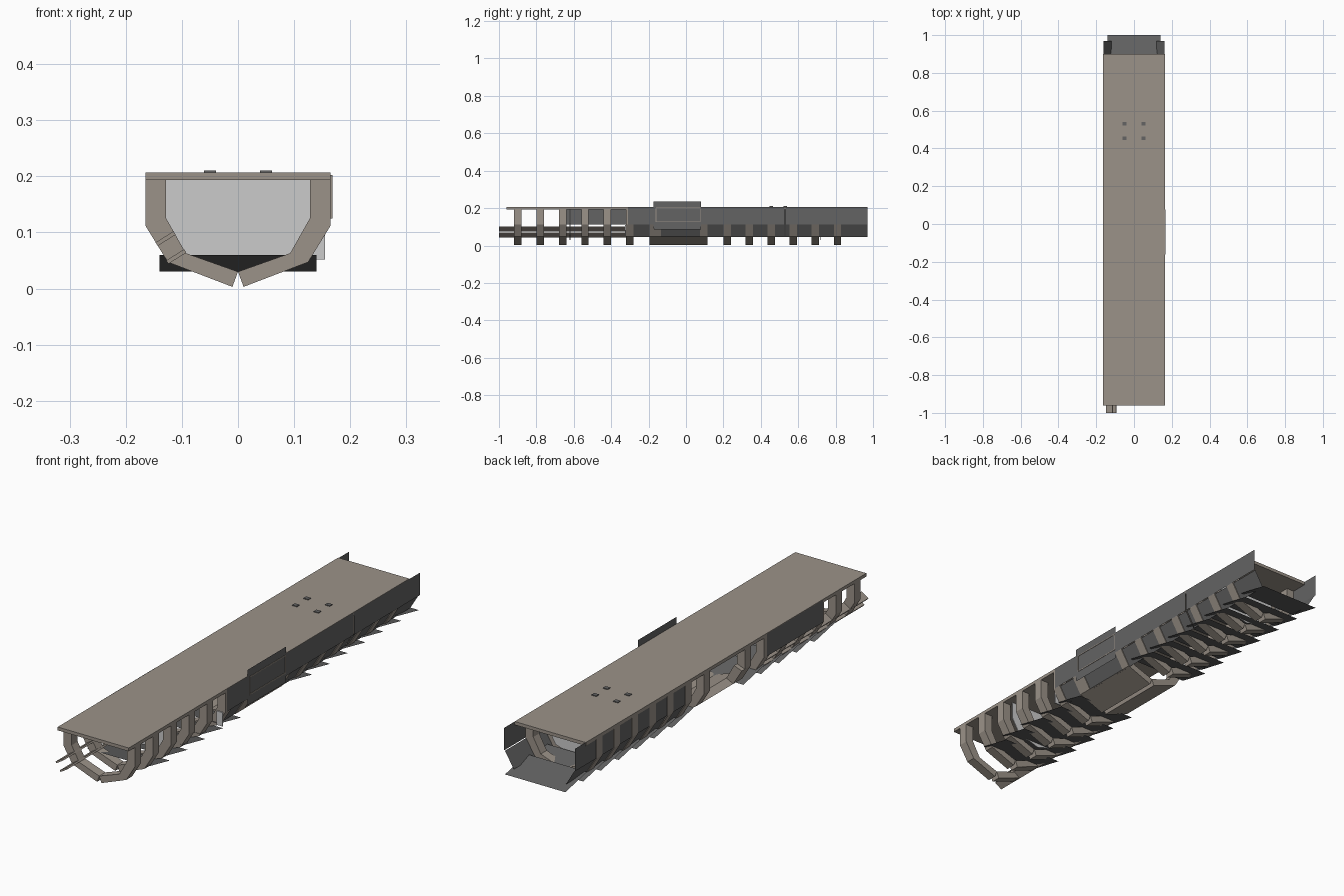
import bpy

if "Cube" in bpy.data.objects:
    bpy.data.objects.remove(bpy.data.objects["Cube"])


def material(name, rgb):
    m = bpy.data.materials.new(name)
    m.diffuse_color = (*rgb, 1)
    m.use_nodes = True
    m.node_tree.nodes["Principled BSDF"].inputs["Base Color"].default_value = m.diffuse_color
    return m


TAN = material("tan structure", (0.33, 0.29, 0.25))
GREY = material("grey plating", (0.125, 0.125, 0.125))
LIGHT = material("light bulkhead", (0.6, 0.6, 0.6))


def mesh(name, verts, faces, mat):
    me = bpy.data.meshes.new(name)
    me.from_pydata(verts, [], faces)
    me.materials.append(mat)
    ob = bpy.data.objects.new(name, me)
    bpy.context.collection.objects.link(ob)
    return ob


def prism(name, profile, y0, y1, mat):
    """Extrude an xz outline (counter-clockwise seen from the front) along y."""
    n = len(profile)
    v = [(x, y, z) for y in (y0, y1) for x, z in profile]
    f = [tuple(range(n)), tuple(range(2 * n - 1, n - 1, -1))]
    f += [(i, i + n, (i + 1) % n + n, (i + 1) % n) for i in range(n)]
    return mesh(name, v, f, mat)


def box(name, x0, x1, y0, y1, z0, z1, mat):
    return prism(name, [(x0, z0), (x1, z0), (x1, z1), (x0, z1)], y0, y1, mat)


def strip(name, a, b, y0, y1, mat):
    """Thin sheet between two xz points, running along y."""
    v = [(a[0], y0, a[1]), (a[0], y1, a[1]), (b[0], y1, b[1]), (b[0], y0, b[1])]
    return mesh(name, v, [(0, 1, 2, 3)], mat)


# Half frame: outer line down, inner line back up
OUTER = [(0.165, 0.194), (0.165, 0.112), (0.125, 0.047), (0.01, 0.003)]
INNER = [(0.0, 0.03), (0.093, 0.063), (0.128, 0.125), (0.128, 0.194)]


def half_profile(s, outer, inner):
    pts = [(s * x, z) for x, z in outer + inner]
    return pts[::-1] if s > 0 else pts


# Ribs
rib_y = [-0.9 + 0.12 * i for i in range(6)] + [-0.175, 0.095] + [0.22 + 0.118 * i for i in range(6)]
for y in rib_y:
    for s in (-1, 1):
        prism("rib", half_profile(s, OUTER, INNER), y - 0.02, y + 0.02, TAN)

# Solid midship floor and window sills
for s in (-1, 1):
    prism("midship_floor", half_profile(s, OUTER[2:], INNER[:2]), -0.195, 0.115, TAN)
    prism("midship_sill", half_profile(s, OUTER[1:3], INNER[1:3]), -0.195, -0.135, TAN)

# Deck with four small pads
box("deck", -0.165, 0.165, -0.96, 0.9, 0.193, 0.207, TAN)
for x in (-0.05, 0.05):
    for y in (0.455, 0.53):
        box("deck_pad", x - 0.011, x + 0.011, y - 0.009, y + 0.009, 0.205, 0.21, GREY)

# Right side plating, two lengths with a seam
for y0, y1 in ((-0.31, -0.17), (0.08, 0.527), (0.531, 0.97)):
    strip("right_side_plate", (0.166, 0.112), (0.166, 0.206), y0, y1, GREY)
strip("right_side_sill", (0.166, 0.085), (0.166, 0.125), -0.17, 0.08, GREY)
for y0, y1 in ((-0.31, 0.527), (0.531, 0.97)):
    strip("right_chine_plate", (0.120, 0.045), (0.161, 0.112), y0, y1, GREY)

# Raised hatch panel with a thin window frame
strip("hatch_panel", (0.1665, 0.09), (0.1665, 0.235), -0.175, 0.08, GREY)
for z in (0.127, 0.2):
    box("hatch_frame_rail", 0.165, 0.168, -0.16, 0.078, z - 0.002, z + 0.002, TAN)
for y in (-0.16, 0.076):
    box("hatch_frame_post", 0.165, 0.168, y - 0.002, y + 0.002, 0.127, 0.2, TAN)

# Left side plating, open amidships
strip("left_front_plate", (-0.167, 0.206), (-0.167, 0.112), -0.67, -0.3, GREY)
strip("left_rear_plate", (-0.163, 0.206), (-0.163, 0.112), 0.24, 0.97, GREY)
strip("left_chine_plate", (-0.161, 0.112), (-0.120, 0.045), 0.24, 0.97, GREY)

# Overlapping tilted bottom plates, high at the front and low at the back
for i in range(15):
    y1 = 1.0 - 0.118 * i
    if -0.2 < y1 - 0.07 < 0.13:
        continue
    y0 = y1 - 0.145
    mesh("bottom_plate", [(-0.14, y0, 0.06), (-0.14, y1, 0.03), (0.14, y1, 0.03), (0.14, y0, 0.06)],
         [(0, 1, 2, 3)], GREY)

# Bulkheads closing the frames
hull = [(0, 0.03), (0.1, 0.06), (0.135, 0.12), (0.135, 0.194),
        (-0.135, 0.194), (-0.135, 0.12), (-0.1, 0.06)]
for y in (-0.62, 0.72):
    prism("bulkhead", hull, y - 0.002, y + 0.002, LIGHT)
box("side_bracket", 0.128, 0.155, -0.325, -0.32, 0.052, 0.11, LIGHT)

# Loose stringers along the left front chine
for x, z in ((-0.131, 0.092), (-0.112, 0.060)):
    dx, dz = 0.016, 0.010
    prism("stringer", [(x - dx, z - dz), (x - dx + 0.004, z - dz - 0.006),
                       (x + dx + 0.004, z + dz - 0.006), (x + dx, z + dz)], -1.0, -0.3, TAN)
